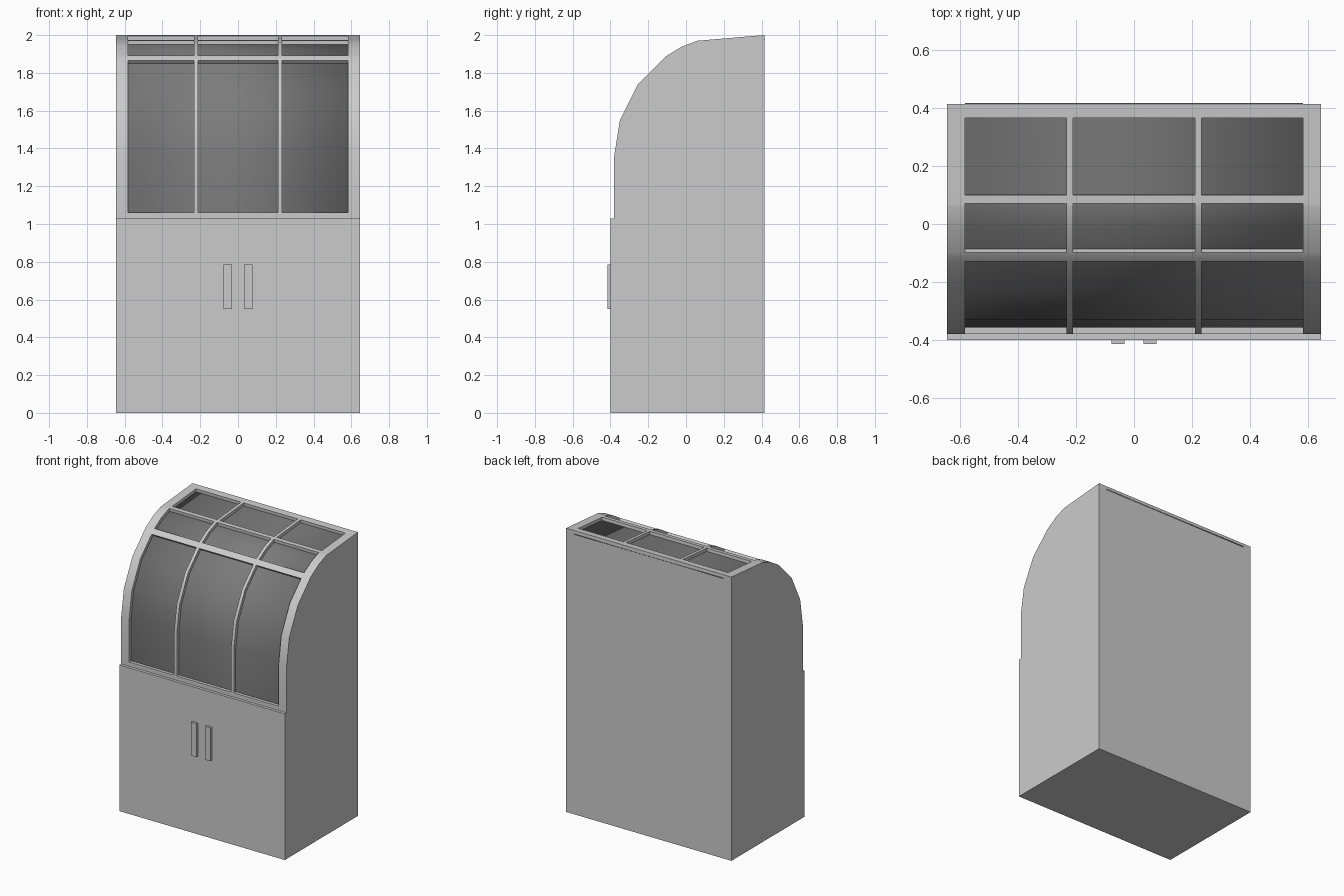
import bpy, bmesh, math
from mathutils import Vector

if "Cube" in bpy.data.objects:
    bpy.data.objects.remove(bpy.data.objects["Cube"])

W, BACK, LEDGE, DEPTH = 0.645, 0.415, 1.03, 0.022
OPEN = 0.583          # half width of the glazed opening

# front curve (y, z) from ledge to top back edge
CURVE = [(-0.38, 1.03), (-0.38, 1.06), (-0.38, 1.36), (-0.35, 1.55), (-0.255, 1.74),
         (-0.13, 1.865), (-0.11, 1.885), (-0.098, 1.893), (-0.02, 1.94), (0.06, 1.97),
         (0.07, 1.971), (0.10, 1.9735), (0.365, 1.996), (BACK, 2.0)]


def inset(pts, d):
    """Move the curve inwards by d along its normals."""
    out = []
    for i, p in enumerate(pts):
        a, b = Vector(pts[max(i - 1, 0)]), Vector(pts[min(i + 1, len(pts) - 1)])
        t = (b - a).normalized()
        out.append((p[0] + t.y * d, p[1] - t.x * d))
    return out


INNER = inset(CURVE, DEPTH)


def finish(name, bm, mat=None):
    bmesh.ops.recalc_face_normals(bm, faces=bm.faces)
    me = bpy.data.meshes.new(name)
    bm.to_mesh(me)
    bm.free()
    ob = bpy.data.objects.new(name, me)
    bpy.context.collection.objects.link(ob)
    if mat:
        me.materials.append(mat)
    bpy.ops.object.select_all(action='DESELECT')
    ob.select_set(True)
    bpy.context.view_layer.objects.active = ob
    bpy.ops.object.shade_smooth_by_angle(angle=math.radians(30))
    return ob


def prism(name, profile, x0, x1):
    """Extrude a closed (y, z) profile along x."""
    bm = bmesh.new()
    face = bm.faces.new([bm.verts.new((x0, y, z)) for y, z in profile])
    ext = bmesh.ops.extrude_face_region(bm, geom=[face])
    verts = [v for v in ext['geom'] if isinstance(v, bmesh.types.BMVert)]
    bmesh.ops.translate(bm, vec=(x1 - x0, 0, 0), verts=verts)
    return finish(name, bm)


def box(name, x0, x1, y0, y1, z0, z1):
    return prism(name, [(y0, z0), (y1, z0), (y1, z1), (y0, z1)], x0, x1)


def strip(name, i, j, x0, x1):
    """Bar following the curve between points i and j."""
    return prism(name, CURVE[i:j + 1] + INNER[i:j + 1][::-1], x0, x1)


# lower cupboard and back panel
box("lower_cupboard", -W, W, -0.40, BACK, 0, LEDGE)
box("back_panel", -OPEN, OPEN, 0.385, BACK, LEDGE, 1.975)

# curved side cheeks, mullions and door handles, mirrored
for side, s in (("left", -1), ("right", 1)):
    prism(side + "_cheek", CURVE + [(BACK, LEDGE)], s * OPEN, s * W)
    strip(side + "_mullion", 0, 13, s * 0.211, s * 0.233)
    box(side + "_handle", s * 0.033, s * 0.077, -0.415, -0.40, 0.55, 0.785)

# rails across the opening
for name, i, j in (("bottom_rail", 0, 1), ("middle_rail", 5, 7),
                   ("upper_rail", 10, 11), ("back_rail", 12, 13)):
    strip(name, i, j, -OPEN, OPEN)

# dark curved glass behind the bars
glass = bpy.data.materials.new("dark_glass")
glass.diffuse_color = (0.2, 0.2, 0.2, 1)
glass.use_nodes = True
glass.node_tree.nodes["Principled BSDF"].inputs["Base Color"].default_value = glass.diffuse_color
bm = bmesh.new()
rows = [[bm.verts.new((x, y, z)) for x in (-OPEN, OPEN)] for y, z in INNER]
for a, b in zip(rows, rows[1:]):
    bm.faces.new((a[0], a[1], b[1], b[0]))
bm.normal_update()
if bm.faces[:][0].normal.y > 0:
    bmesh.ops.reverse_faces(bm, faces=bm.faces)
me = bpy.data.meshes.new("glass_front")
bm.to_mesh(me)
bm.free()
me.materials.append(glass)
pane = bpy.data.objects.new("glass_front", me)
bpy.context.collection.objects.link(pane)
# thin solid pane, growing inwards
mod = pane.modifiers.new("thickness", 'SOLIDIFY')
mod.thickness = 0.004
mod.offset = -1
bpy.ops.object.select_all(action='DESELECT')
pane.select_set(True)
bpy.context.view_layer.objects.active = pane
bpy.ops.object.shade_smooth_by_angle(angle=math.radians(30))
